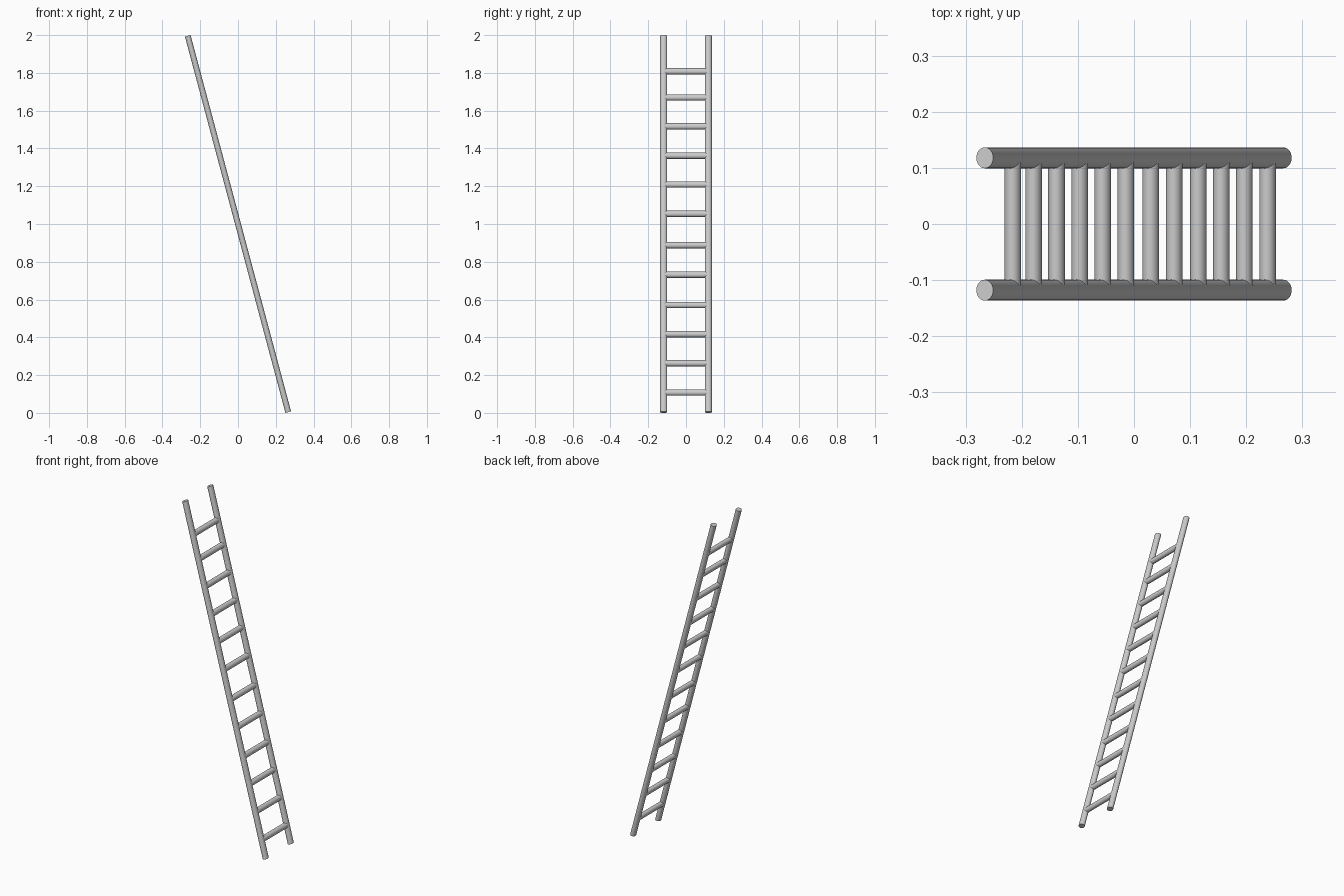
import bpy
import math
from mathutils import Matrix

cube = bpy.data.objects.get("Cube")
if cube:
    bpy.data.objects.remove(cube, do_unlink=True)

GREY = (0.6, 0.6, 0.6, 1.0)
metal = bpy.data.materials.new("light_grey_metal")
metal.use_nodes = True
metal.diffuse_color = GREY
metal.node_tree.nodes["Principled BSDF"].inputs["Base Color"].default_value = GREY

LEAN = math.radians(14.95)
RAIL_Y = 0.118
# The whole ladder leans about its middle, with its top towards -x
lean = Matrix.Translation((0, 0, 1)) @ Matrix.Rotation(-LEAN, 4, 'Y')


def oval_bar(name, length, half_width, half_depth, place):
    """Bar along local z with an oval section, placed in the leaning frame."""
    bpy.ops.mesh.primitive_cylinder_add(vertices=32, radius=1, depth=length)
    bar = bpy.context.object
    bar.name = name
    bar.data.transform(lean @ place @ Matrix.Diagonal((half_width, half_depth, 1, 1)))
    bar.data.materials.append(metal)
    bpy.ops.object.shade_smooth_by_angle(angle=math.radians(40))
    return bar


# Side rails
for side, y in (("front", -RAIL_Y), ("back", RAIL_Y)):
    oval_bar(side + "_rail", 2.062, 0.0155, 0.0187, Matrix.Translation((0, y, 0)))

# Rungs, listed by height and ending inside the rails
heights = (0.108, 0.263, 0.417, 0.571, 0.732, 0.888,
           1.054, 1.209, 1.362, 1.517, 1.67, 1.808)
for i, z in enumerate(heights, 1):
    along = (z - 1) / math.cos(LEAN)
    place = Matrix.Translation((0, 0, along)) @ Matrix.Rotation(math.pi / 2, 4, 'X')
    oval_bar(f"rung_{i:02d}", 2 * RAIL_Y, 0.0147, 0.0168, place)
